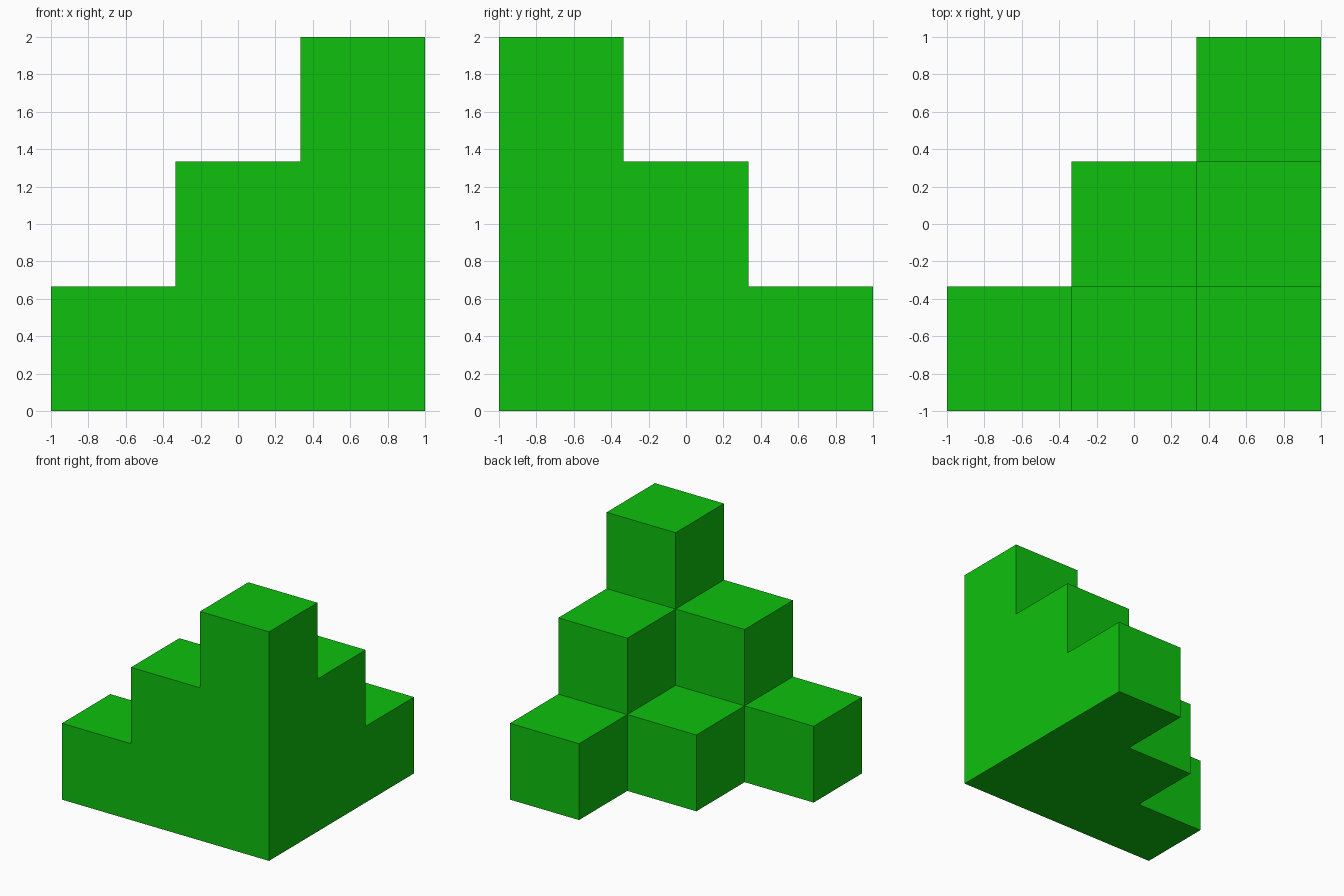
import bpy
import bmesh
from mathutils import Matrix, Vector

cube = bpy.data.objects.get("Cube")
if cube:
    bpy.data.objects.remove(cube, do_unlink=True)

STEPS = 3
SIZE = 2 / STEPS

# Single green material
green = bpy.data.materials.new("green")
green.use_nodes = True
colour = (0.0044, 0.527, 0.0044, 1)
green.diffuse_color = colour
green.node_tree.nodes["Principled BSDF"].inputs["Base Color"].default_value = colour


def filled(i, j, k):
    """Cells counted from the tall corner: the stack shrinks by one each step."""
    return min(i, j, k) >= 0 and i + j + k < STEPS


# Stack of unit cells, keeping only the faces exposed to the outside
bm = bmesh.new()
cells = [(i, j, k) for i in range(STEPS) for j in range(STEPS)
         for k in range(STEPS) if filled(i, j, k)]
for i, j, k in cells:
    centre = Vector((1 - (i + 0.5) * SIZE, -1 + (j + 0.5) * SIZE, (k + 0.5) * SIZE))
    made = bmesh.ops.create_cube(bm, size=SIZE, matrix=Matrix.Translation(centre))
    hidden = []
    for face in {f for v in made["verts"] for f in v.link_faces}:
        face.normal_update()
        n = face.normal
        if filled(i - round(n.x), j + round(n.y), k + round(n.z)):
            hidden.append(face)
    bmesh.ops.delete(bm, geom=hidden, context="FACES")

# Weld into one solid and merge flat regions into single faces
bmesh.ops.remove_doubles(bm, verts=bm.verts, dist=0.001)
bmesh.ops.dissolve_limit(bm, angle_limit=0.01, verts=bm.verts, edges=bm.edges)
bmesh.ops.recalc_face_normals(bm, faces=bm.faces)

mesh = bpy.data.meshes.new("corner_steps")
bm.to_mesh(mesh)
bm.free()
mesh.materials.append(green)
steps = bpy.data.objects.new("corner_steps", mesh)
bpy.context.collection.objects.link(steps)
